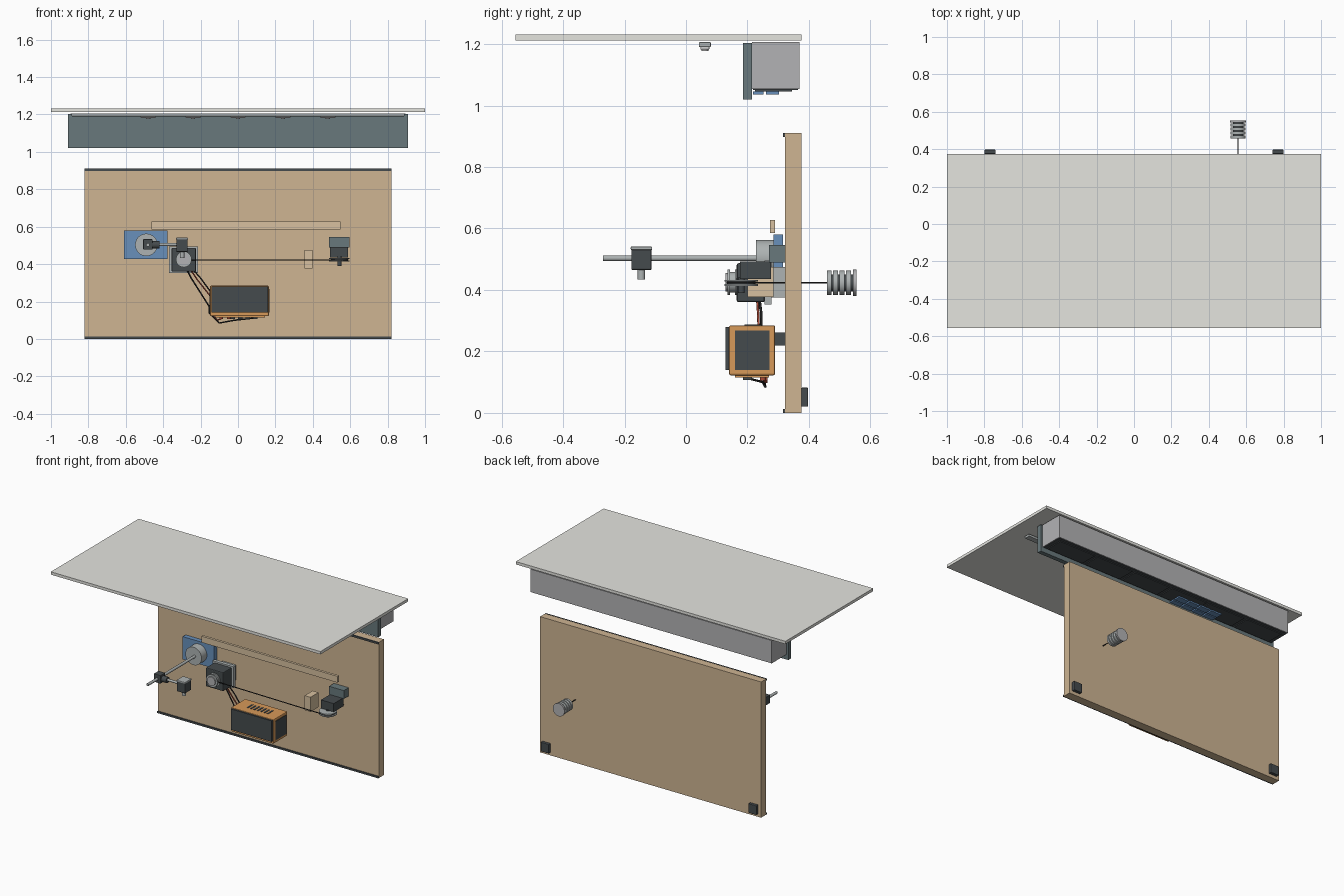
import bpy, math
from mathutils import Vector

if "Cube" in bpy.data.objects:
    bpy.data.objects.remove(bpy.data.objects["Cube"])

mats = {}
COL = dict(top=(.78, .78, .74), wood=(.62, .46, .29), pale=(.68, .53, .35), teal=(.14, .19, .2),
           dark=(.06, .07, .075), grey=(.45, .45, .46), steel=(.42, .45, .45), blue=(.14, .28, .5),
           orange=(.68, .32, .1), red=(.4, .07, .04), black=(.02, .02, .02), white=(.8, .8, .78))


def finish(o, name, col):
    o.name = name
    if col not in mats:
        m = bpy.data.materials.new(col)
        m.diffuse_color = (*COL[col], 1)
        m.use_nodes = True
        m.node_tree.nodes["Principled BSDF"].inputs["Base Color"].default_value = m.diffuse_color
        mats[col] = m
    o.data.materials.append(mats[col])
    return o


def box(name, x, y, z, col, bevel=0):
    """Box from (min, max) ranges."""
    bpy.ops.mesh.primitive_cube_add(size=1, location=[(a + b) / 2 for a, b in (x, y, z)])
    o = bpy.context.object
    o.scale = [b - a for a, b in (x, y, z)]
    bpy.ops.object.transform_apply(location=False, rotation=False, scale=True)
    if bevel:
        m = o.modifiers.new("bevel", 'BEVEL')
        m.width, m.segments = bevel, 2
    return finish(o, name, col)


def cyl(name, a, b, r, col, r2=None, n=32):
    """Cylinder or cone between two points."""
    a, b = Vector(a), Vector(b)
    bpy.ops.mesh.primitive_cone_add(vertices=n, radius1=r, radius2=r if r2 is None else r2,
                                    depth=(b - a).length, location=(a + b) / 2)
    o = bpy.context.object
    o.rotation_euler = (b - a).to_track_quat('Z', 'Y').to_euler()
    bpy.ops.object.shade_smooth_by_angle(angle=math.radians(35))
    return finish(o, name, col)


def wire(name, pts, r, col):
    c = bpy.data.curves.new(name, 'CURVE')
    c.dimensions, c.bevel_depth, c.bevel_resolution = '3D', r, 1
    s = c.splines.new('POLY')
    s.points.add(len(pts) - 1)
    for p, q in zip(s.points, pts):
        p.co = (*q, 1)
    o = bpy.data.objects.new(name, c)
    bpy.context.collection.objects.link(o)
    return finish(o, name, col)


# Tabletop, service housing and front fascia
box("tabletop", (-1, 1), (-.555, .375), (1.212, 1.231), "top")
box("housing", (-.895, .895), (.215, .37), (1.053, 1.206), "grey")
box("fascia", (-.91, .91), (.186, .215), (1.02, 1.203), "teal")
box("housing_floor", (-.89, .89), (.218, .365), (1.05, 1.054), "dark")
for i in range(6):
    cx = -.73 + i * .292
    box("floor_panel", (cx - .135, cx + .135), (.225, .345), (1.045, 1.051), "dark")
for i in range(4):
    for y in ((.218, .252), (.26, .302)):
        x = -.43 + i * .085
        box("blue_cell", (x, x + .075), y, (1.036, 1.046), "blue")

# Light rail with five lamps
box("light_rail", (-.89, .89), (.042, .081), (1.19, 1.206), "steel", .003)
for i in range(5):
    x = -.48 + i * .24
    box("lamp", (x - .04, x + .04), (.047, .076), (1.182, 1.192), "white", .003)
    cyl("lamp_lens", (x, .0615, 1.183), (x, .0615, 1.177), .011, "white", n=16)

# Upright board with edge strips and rear feet
box("board", (-.82, .82), (.322, .375), (0, .91), "wood")
for z in ((0, .012), (.898, .911)):
    box("edge_strip", (-.82, .82), (.315, .324), z, "dark")
for s in (-1, 1):
    box("rear_foot", (s * .77 - .03, s * .77 + .03), (.375, .397), (.02, .082), "dark", .003)
box("guide_strip", (-.462, .547), (.273, .29), (.585, .627), "pale")
box("guide_block", (.355, .398), (.2, .285), (.377, .475), "pale")

# Blue mounting plate, flange and reaching arm
ax, az = -.49, .503
box("arm_plate", (-.61, -.377), (.285, .316), (.428, .58), "blue")
cyl("arm_flange", (ax, .285, az), (ax, .228, az), .06, "steel")
cyl("arm_rod", (ax + .008, .23, az), (ax + .008, -.27, az), .009, "steel", n=20)
box("arm_clamp", (-.507, -.456), (-.17, -.118), (.478, .533), "dark", .003)
cyl("clamp_knob", (-.456, -.144, az), (-.42, -.144, az), .02, "dark", n=16)
cyl("cross_rod", (-.43, -.144, .505), (-.32, -.144, .505), .008, "steel", n=16)

# Camera with downward lens
box("camera_body", (-.329, -.269), (-.178, -.112), (.465, .54), "dark", .004)
box("camera_cap", (-.331, -.267), (-.18, -.11), (.53, .541), "steel", .003)
cyl("camera_lens", (-.299, -.145, .468), (-.299, -.145, .434), .012, "steel", n=20)

# Motor with bracket and winding drum
mx, mz = -.29, .425
box("motor_bracket", (-.368, -.213), (.255, .278), (.352, .495), "steel")
box("motor_spacer", (-.34, -.24), (.27, .322), (.375, .475), "steel")
box("motor_body", (-.355, -.225), (.165, .256), (.36, .487), "dark", .006)
cyl("drum", (mx, .166, mz), (mx, .14, mz), .034, "steel")
cyl("drum_rear_rim", (mx, .168, mz), (mx, .16, mz), .042, "steel")
cyl("drum_front_rim", (mx, .143, mz), (mx, .135, mz), .042, "steel")
cyl("drum_shaft", (mx, .137, mz), (mx, .128, mz), .03, "grey")

# Pulley and its bracket
px, py = .542, .18
box("pulley_mount", (.486, .596), (.27, .322), (.49, .546), "teal")
box("pulley_bracket", (.492, .587), (.176, .277), (.436, .492), "dark")
for z in ((.413, .419), (.427, .433)):
    cyl("pulley_rim", (px, py, z[0]), (px, py, z[1]), .055, "steel")
cyl("pulley_groove", (px, py, .418), (px, py, .428), .046, "dark")
cyl("pulley_axle", (px, py, .39), (px, py, .44), .011, "dark", n=20)

# Line from drum, around pulley, through the board to the weights
wx = .557
line = [(mx, .15, .423), (px, .134, .423)]
line += [(px + .046 * math.sin(a), py - .046 * math.cos(a), .423)
         for a in [math.radians(20 * k) for k in range(1, 9)]]
line += [(wx, .24, .423), (wx, .47, .423)]
wire("pull_line", line, .003, "black")

# Stacked weights behind the board
for i in range(4):
    y = .458 + i * .021
    cyl("weight_disc", (wx, y, .423), (wx, y + .015, .423), .04, "steel")
cyl("weight_core", (wx, .458, .423), (wx, .545, .423), .028, "dark")
cyl("weight_end", (wx, .543, .423), (wx, .554, .423), .043, "grey")

# Control box with dark panels, vents and sockets
box("control_box", (-.15, .165), (.14, .29), (.122, .285), "orange", .006)
box("control_front", (-.143, .16), (.128, .142), (.14, .28), "dark")
for s, x in ((-1, -.15), (1, .165)):
    box("control_side", (x - .003, x + .003), (.16, .272), (.14, .268), "dark")
for i in range(7):
    x = -.07 + i * .025
    box("vent", (x, x + .012), (.19, .245), (.283, .287), "dark")
box("control_hanger", (-.06, .08), (.288, .323), (.22, .262), "dark")
for i in range(4):
    x = -.04 + i * .04
    box("socket", (x, x + .025), (.185, .215), (.107, .124), "dark")
for x in (-.09, -.05):
    cyl("cable_gland", (x, .25, .125), (x, .25, .106), .01, "red", n=12)
box("base_ledge", (-.12, .145), (.16, .27), (.115, .124), "orange")

# Motor cables
wire("cable_outer", [(-.27, .235, .365), (-.25, .245, .325), (-.155, .24, .175), (-.155, .25, .14),
                     (-.1, .258, .085), (-.02, .25, .1), (.1, .2, .113)], .004, "black")
wire("cable_inner", [(-.235, .24, .365), (-.2, .245, .325), (-.145, .245, .25)], .004, "black")
wire("cable_red", [(-.25, .232, .365), (-.22, .235, .32), (-.145, .238, .225)], .004, "red")
wire("cable_return", [(-.155, .262, .15), (-.11, .262, .1), (-.09, .25, .108)], .004, "red")
